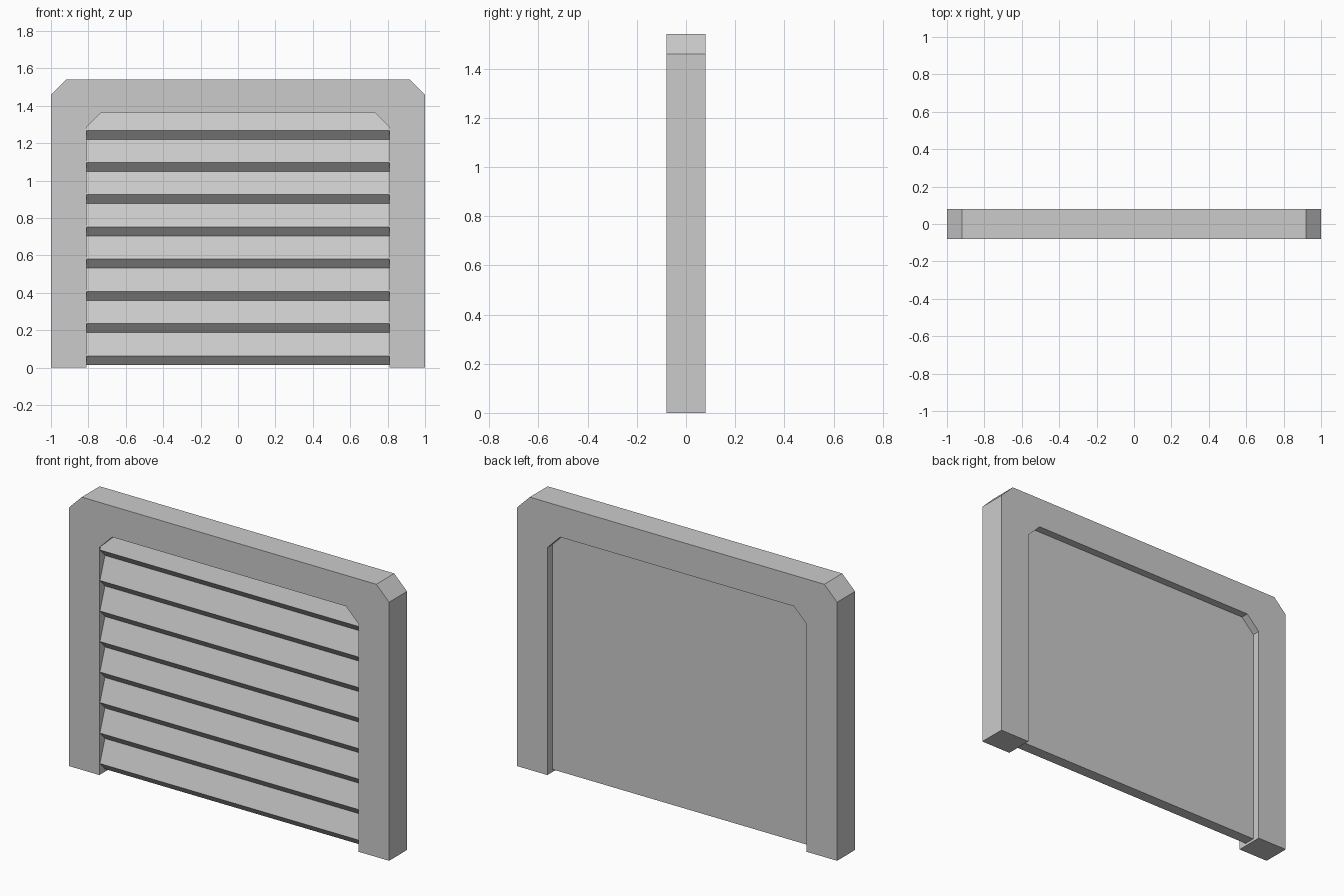
import bpy, bmesh
from mathutils import Vector

if "Cube" in bpy.data.objects:
    bpy.data.objects.remove(bpy.data.objects["Cube"])


def extrude_profile(bm, points, offset):
    """Fill a closed outline and sweep it straight along offset."""
    face = bm.faces.new([bm.verts.new(p) for p in points])
    ext = bmesh.ops.extrude_face_region(bm, geom=[face], use_keep_orig=True)
    verts = [e for e in ext["geom"] if isinstance(e, bmesh.types.BMVert)]
    bmesh.ops.translate(bm, verts=verts, vec=offset)


def finish(bm, name):
    bmesh.ops.recalc_face_normals(bm, faces=bm.faces[:])
    mesh = bpy.data.meshes.new(name)
    bm.to_mesh(mesh)
    bm.free()
    obj = bpy.data.objects.new(name, mesh)
    bpy.context.collection.objects.link(obj)
    return obj


HALF_W, TOP, DEPTH, CUT = 1.0, 1.54, 0.08, 0.08
IN_W, IN_TOP = 0.81, 1.365

# Door frame: U-shaped outline with chamfered outer and inner corners
right = [(IN_W, 0), (HALF_W, 0), (HALF_W, TOP - CUT), (HALF_W - CUT, TOP)]
inner = [(IN_W - CUT, IN_TOP), (IN_W, IN_TOP - CUT)]
outline = right + [(-x, z) for x, z in reversed(right)]
outline += [(-x, z) for x, z in reversed(inner)] + inner
bm = bmesh.new()
extrude_profile(bm, [(x, -DEPTH, z) for x, z in outline], (0, 2 * DEPTH, 0))
finish(bm, "door_frame")

# Slatted shutter: sawtooth front, flat back
SLATS, PITCH, BOTTOM, LIP = 8, 0.1723, 0.015, 0.048
Y_TIP, Y_GROOVE, Y_BACK = -0.075, -0.03, 0.035
profile = []
for i in range(SLATS):
    z = BOTTOM + i * PITCH
    profile += [(Y_GROOVE, z), (Y_TIP, z + LIP)]
profile += [(-0.041, IN_TOP), (Y_BACK, IN_TOP), (Y_BACK, BOTTOM)]
bm = bmesh.new()
extrude_profile(bm, [(-IN_W, y, z) for y, z in profile], (2 * IN_W, 0, 0))

# Trim the shutter to the chamfered opening
for side in (-1, 1):
    cut = bmesh.ops.bisect_plane(
        bm, geom=bm.verts[:] + bm.edges[:] + bm.faces[:], dist=1e-5,
        plane_co=Vector((side * IN_W, 0, IN_TOP - CUT)),
        plane_no=Vector((side, 0, 1)), clear_outer=True)
    edges = [e for e in cut["geom_cut"] if isinstance(e, bmesh.types.BMEdge)]
    bmesh.ops.holes_fill(bm, edges=edges)
finish(bm, "slatted_shutter")
